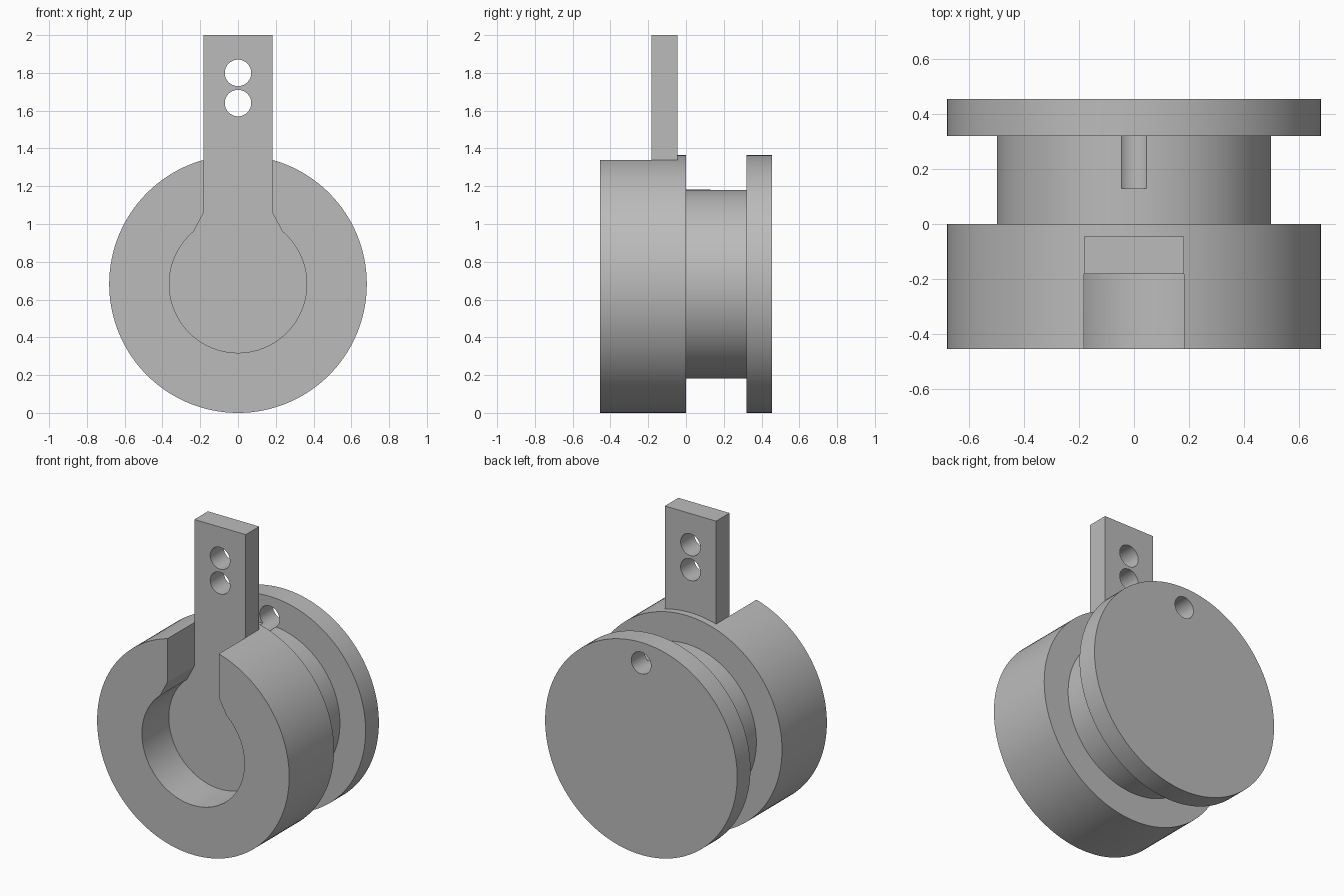
import bpy, bmesh, math
from mathutils import Vector

if "Cube" in bpy.data.objects:
    bpy.data.objects.remove(bpy.data.objects["Cube"], do_unlink=True)

R = 0.682          # flange radius, also the axis height
BORE = 0.364       # keyhole bore radius
HALF = 0.182       # half width of the slot and the tab

grey = bpy.data.materials.new("plain_grey")
grey.use_nodes = True
colour = (0.5, 0.5, 0.5, 1)
grey.diffuse_color = colour
grey.node_tree.nodes["Principled BSDF"].inputs["Base Color"].default_value = colour


def finish(name, bm):
    bmesh.ops.recalc_face_normals(bm, faces=bm.faces)
    mesh = bpy.data.meshes.new(name)
    bm.to_mesh(mesh)
    bm.free()
    mesh.materials.append(grey)
    obj = bpy.data.objects.new(name, mesh)
    bpy.context.collection.objects.link(obj)
    return obj


def prism(name, outline, y0, y1):
    """Extrude an (x, z) outline from y0 to y1."""
    bm = bmesh.new()
    face = bm.faces.new([bm.verts.new((x, y0, z)) for x, z in outline])
    out = bmesh.ops.extrude_face_region(bm, geom=[face])
    moved = [v for v in out["geom"] if isinstance(v, bmesh.types.BMVert)]
    bmesh.ops.translate(bm, verts=moved, vec=(0, y1 - y0, 0))
    return finish(name, bm)


def lathe(name, profile, steps=128):
    """Turn an (r, y) profile around the horizontal axis."""
    bm = bmesh.new()
    verts = [bm.verts.new((0, y, R + r)) for r, y in profile]
    edges = [bm.edges.new(pair) for pair in zip(verts, verts[1:])]
    bmesh.ops.spin(bm, geom=verts + edges, cent=(0, 0, R), axis=(0, 1, 0),
                   angle=math.tau, steps=steps)
    bmesh.ops.remove_doubles(bm, verts=bm.verts, dist=0.0001)
    return finish(name, bm)


def circle(z, r, n=48):
    return [(r * math.cos(math.tau * i / n), z + r * math.sin(math.tau * i / n))
            for i in range(n)]


def keyhole(top):
    """Round bore, short chamfers and a straight slot up to the given height."""
    start = math.atan2(0.278, 0.235)
    sweep = math.pi + 2 * start
    arc = []
    for i in range(81):
        a = start - sweep * i / 80
        arc.append((BORE * math.cos(a), R + BORE * math.sin(a)))
    return arc + [(-HALF, 1.06), (-HALF, top), (HALF, top), (HALF, 1.06)]


def cut(obj, cutters):
    for c in cutters:
        c.hide_render = True
        mod = obj.modifiers.new("cut", "BOOLEAN")
        mod.operation = "DIFFERENCE"
        mod.solver = "EXACT"
        mod.object = c
    graph = bpy.context.evaluated_depsgraph_get()
    mesh = bpy.data.meshes.new_from_object(obj.evaluated_get(graph))
    obj.modifiers.clear()
    obj.data = mesh
    for c in cutters:
        bpy.data.objects.remove(c, do_unlink=True)


# Spool: thick front drum, narrow neck and thin rear flange
spool = lathe("spool_body", [(0, -0.455), (R, -0.455), (R, 0), (0.5, 0),
                             (0.5, 0.32), (R, 0.32), (R, 0.455), (0, 0.455)])

# Keyhole pocket in the drum, cord hole in the flange grazing the neck
cut(spool, [prism("pocket_cutter", keyhole(1.6), -0.6, -0.045),
            prism("cord_hole_cutter", circle(R + 0.55, 0.07), 0.13, 0.6)])

# Keyhole shaped tab seated at the back of the pocket, with two holes
tab = prism("tab_plate", keyhole(2.0), -0.182, -0.045)
cut(tab, [prism("tab_hole_cutter", circle(z, 0.07), -0.4, 0.2)
          for z in (1.64, 1.8)])

# Smooth round walls, crisp edges
bpy.ops.object.select_all(action="DESELECT")
for obj in (spool, tab):
    obj.select_set(True)
bpy.context.view_layer.objects.active = spool
bpy.ops.object.shade_smooth_by_angle(angle=math.radians(25))
